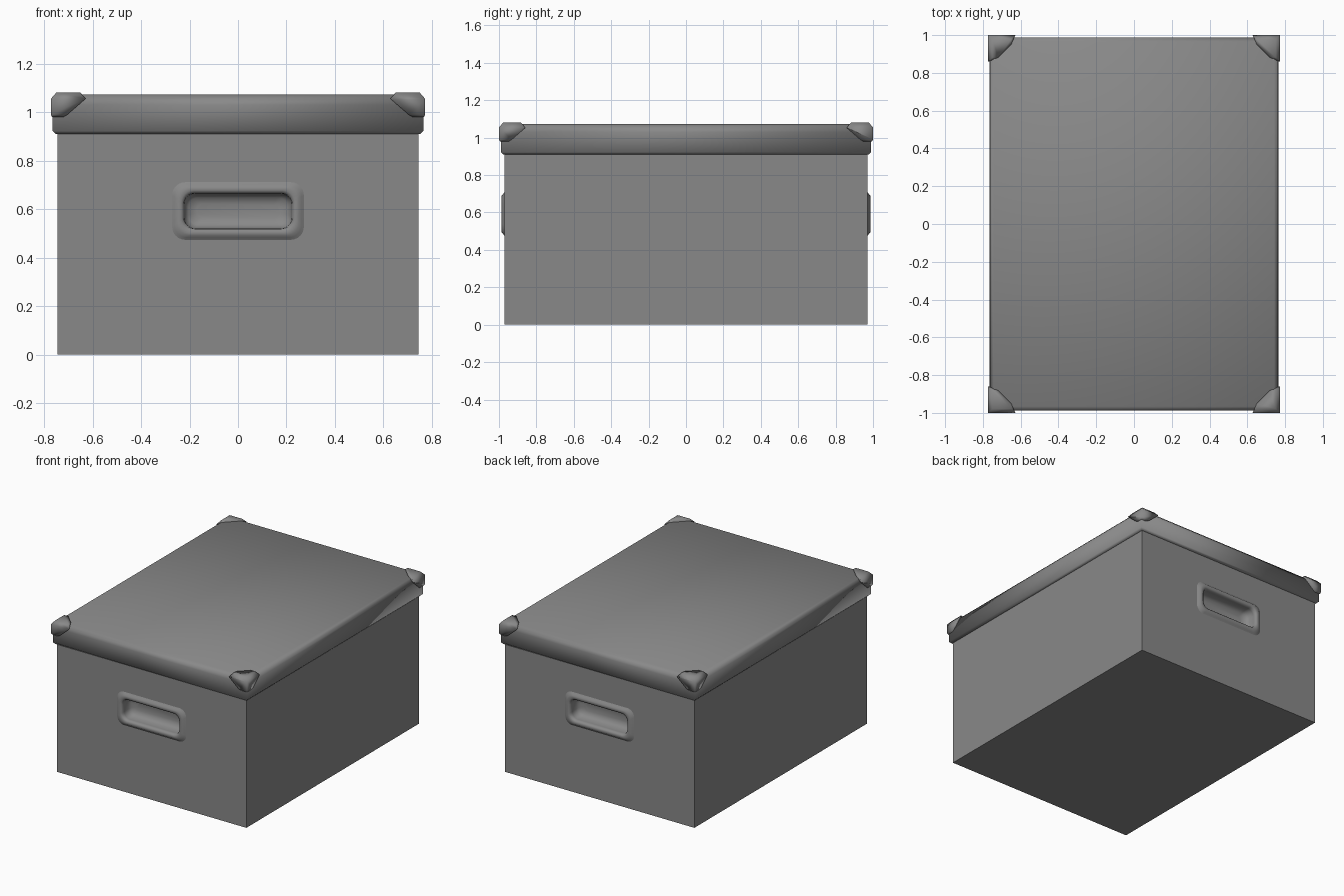
import bpy, bmesh, math
from mathutils import Vector

cube = bpy.data.objects.get("Cube")
if cube:
    bpy.data.objects.remove(cube, do_unlink=True)

grey = bpy.data.materials.new("box grey")
grey.use_nodes = True
colour = (0.25, 0.25, 0.25, 1)
grey.diffuse_color = colour
grey.node_tree.nodes["Principled BSDF"].inputs["Base Color"].default_value = colour


def finish(name, bm, smooth):
    bmesh.ops.recalc_face_normals(bm, faces=bm.faces)
    for f in bm.faces:
        f.smooth = smooth
    mesh = bpy.data.meshes.new(name)
    bm.to_mesh(mesh)
    bm.free()
    mesh.materials.append(grey)
    obj = bpy.data.objects.new(name, mesh)
    bpy.context.collection.objects.link(obj)
    return obj


def loft(rings, cap_start=True, cap_end=True):
    """Join rings of points with quads."""
    bm = bmesh.new()
    loops = [[bm.verts.new(p) for p in ring] for ring in rings]
    n = len(loops[0])
    for a, b in zip(loops, loops[1:]):
        for i in range(n):
            j = (i + 1) % n
            bm.faces.new((a[i], a[j], b[j], b[i]))
    if cap_start:
        bm.faces.new(loops[0])
    if cap_end:
        bm.faces.new(loops[-1])
    return bm


def rect(x, y, z, cx=0, cy=0):
    return [(cx + sx * x, cy + sy * y, z)
            for sx, sy in ((-1, -1), (1, -1), (1, 1), (-1, 1))]


def slot(w, h, r, y, zc=0.592, steps=6):
    """Rounded rectangle in the xz plane."""
    pts = []
    for k, (sx, sz) in enumerate(((1, 1), (-1, 1), (-1, -1), (1, -1))):
        for i in range(steps + 1):
            a = math.pi / 2 * (k + i / steps)
            pts.append((sx * (w - r) + r * math.cos(a), y,
                        zc + sz * (h - r) + r * math.sin(a)))
    return pts


# Box body
body = finish("box_body", loft([rect(0.745, 0.97, 0), rect(0.745, 0.97, 0.95)]), False)

# Openings for the handles
for name, sy in (("front", -1), ("back", 1)):
    cutter = finish(name + "_handle_cutter",
                    loft([slot(0.235, 0.087, 0.05, sy * 1.05),
                          slot(0.235, 0.087, 0.05, sy * 0.85)]), False)
    cutter.hide_render = True
    cutter.hide_set(True)
    cut = body.modifiers.new(name + "_handle_opening", "BOOLEAN")
    cut.operation = "DIFFERENCE"
    cut.object = cutter

# Handles: raised soft rim around a rounded pocket
profile = [(0.275, 0.122, 0.055, 0.968), (0.262, 0.109, 0.05, 0.976),
           (0.25, 0.1, 0.05, 0.985), (0.235, 0.085, 0.05, 0.986),
           (0.224, 0.074, 0.045, 0.979), (0.222, 0.072, 0.045, 0.96),
           (0.22, 0.07, 0.045, 0.92), (0.205, 0.055, 0.04, 0.9),
           (0.17, 0.03, 0.025, 0.89)]
for name, sy in (("front_handle", -1), ("back_handle", 1)):
    bm = loft([slot(w, h, r, sy * y) for w, h, r, y in profile], cap_start=False)
    handle = finish(name, bm, True)
    # Open surface: make sure the faces look outward
    if handle.data.polygons[-1].normal.y * sy < 0:
        handle.data.flip_normals()

# Lid with softened edges
finish("lid", loft([rect(0.74, 0.965, 0.912), rect(0.752, 0.977, 0.91),
                    rect(0.765, 0.988, 0.922), rect(0.765, 0.988, 1.03),
                    rect(0.762, 0.985, 1.052), rect(0.742, 0.965, 1.072)]), True)

# Corner protectors, cut off along a slanted plane
for sx, side in ((1, "left"), (-1, "right")):
    for sy, end in ((-1, "front"), (1, "back")):
        cx, cy = sx * 0.7, sy * 0.93
        rings = [(0.067, 0.98), (0.072, 0.99), (0.072, 1.055), (0.05, 1.08)]
        bm = loft([rect(r, r - 0.002, z, cx, cy) for r, z in rings])
        bmesh.ops.bisect_plane(bm, geom=bm.verts[:] + bm.edges[:] + bm.faces[:],
                               plane_co=Vector((sx * 0.63, sy * 0.97, 1.08)),
                               plane_no=Vector((sx, sy, 1.15)), clear_inner=True)
        bmesh.ops.holes_fill(bm, edges=[e for e in bm.edges if e.is_boundary])
        finish(f"{end}_{side}_corner_protector", bm, True)
